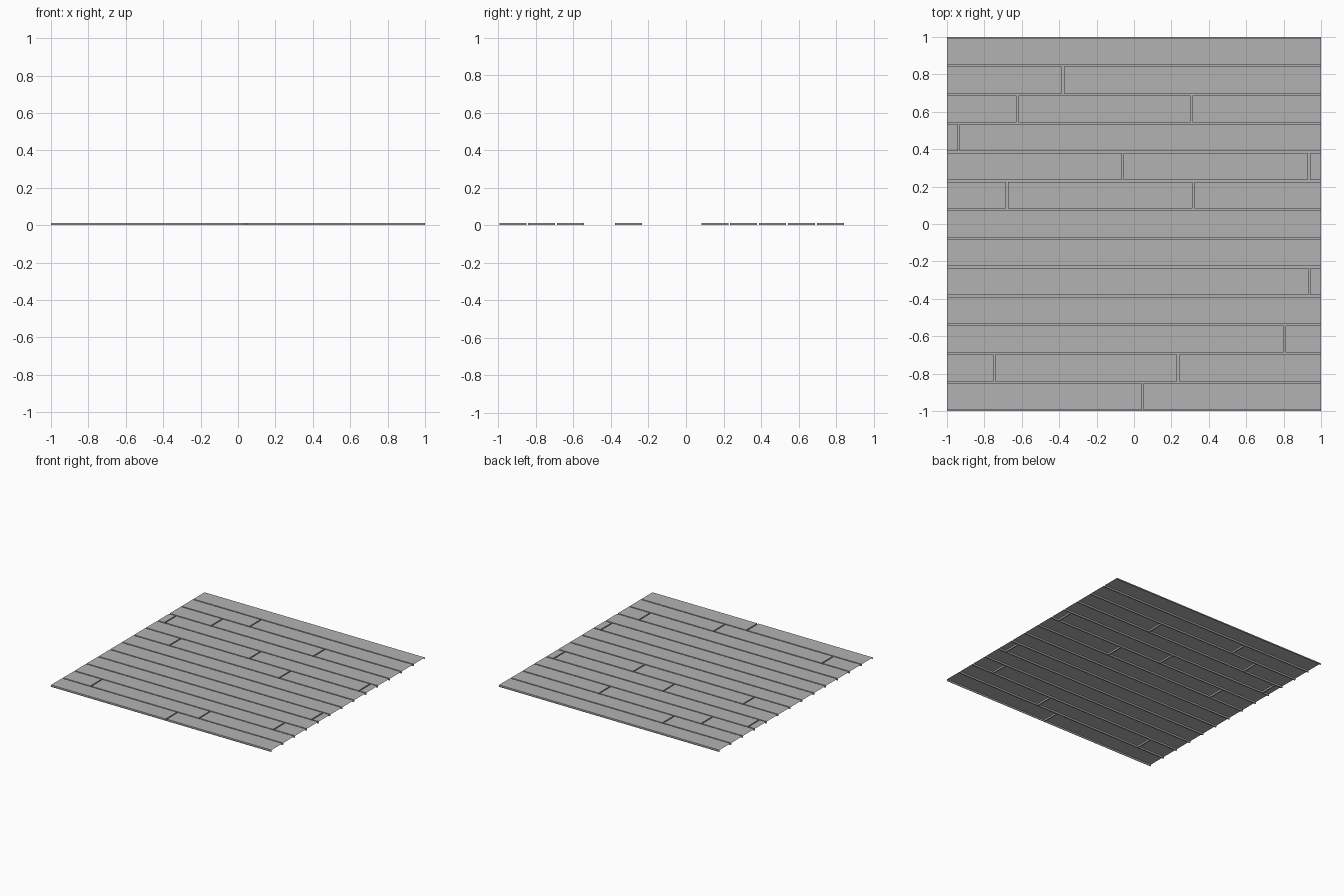
import bpy, bmesh

if "Cube" in bpy.data.objects:
    bpy.data.objects.remove(bpy.data.objects["Cube"])

ROWS = 13
PITCH = 2.0 / ROWS      # row spacing
HALF_GAP = 0.005        # half the groove width
TOP = 0.013             # height of the plank faces above the groove bottom

# x positions of the butt joints in each row, front to back
JOINTS = [
    [0.045], [-0.747, 0.236], [0.805], [], [0.937], [], [],
    [-0.679, 0.318], [-0.06, 0.935], [-0.937], [-0.622, 0.307], [-0.38], [],
]

# Mid-dark grey for the whole floor
grey = bpy.data.materials.new("floor_grey")
grey.diffuse_color = (0.45, 0.45, 0.45, 1)
grey.use_nodes = True
grey.node_tree.nodes["Principled BSDF"].inputs["Base Color"].default_value = grey.diffuse_color


def quad(bm, *pts):
    bm.faces.new([bm.verts.new(p) for p in pts])


def flat(bm, x0, x1, y0, y1, z):
    quad(bm, (x0, y0, z), (x1, y0, z), (x1, y1, z), (x0, y1, z))


def plank(bm, x0, x1, y0, y1):
    """Open-bottomed board; the ends on the floor border stay open."""
    flat(bm, x0, x1, y0, y1, TOP)
    quad(bm, (x0, y0, 0), (x1, y0, 0), (x1, y0, TOP), (x0, y0, TOP))
    quad(bm, (x1, y1, 0), (x0, y1, 0), (x0, y1, TOP), (x1, y1, TOP))
    if x0 > -1:
        quad(bm, (x0, y1, 0), (x0, y0, 0), (x0, y0, TOP), (x0, y1, TOP))
    if x1 < 1:
        quad(bm, (x1, y0, 0), (x1, y1, 0), (x1, y1, TOP), (x1, y0, TOP))


def finish(bm, name):
    bmesh.ops.remove_doubles(bm, verts=bm.verts, dist=1e-5)
    mesh = bpy.data.meshes.new(name)
    bm.to_mesh(mesh)
    bm.free()
    mesh.materials.append(grey)
    bpy.context.collection.objects.link(bpy.data.objects.new(name, mesh))


planks, grooves = bmesh.new(), bmesh.new()

# Boards and the short grooves between their ends
for row, joints in enumerate(JOINTS):
    y0 = -1 + row * PITCH + HALF_GAP
    y1 = -1 + (row + 1) * PITCH - HALF_GAP
    start = -1.0
    for x in joints:
        plank(planks, start, x - HALF_GAP, y0, y1)
        flat(grooves, x - HALF_GAP, x + HALF_GAP, y0, y1, 0)
        start = x + HALF_GAP
    plank(planks, start, 1.0, y0, y1)

# Long groove bottoms between rows, half width along the borders
for i in range(ROWS + 1):
    y = -1 + i * PITCH
    flat(grooves, -1, 1, max(-1, y - HALF_GAP), min(1, y + HALF_GAP), 0)

finish(planks, "floor_planks")
finish(grooves, "groove_bottoms")
